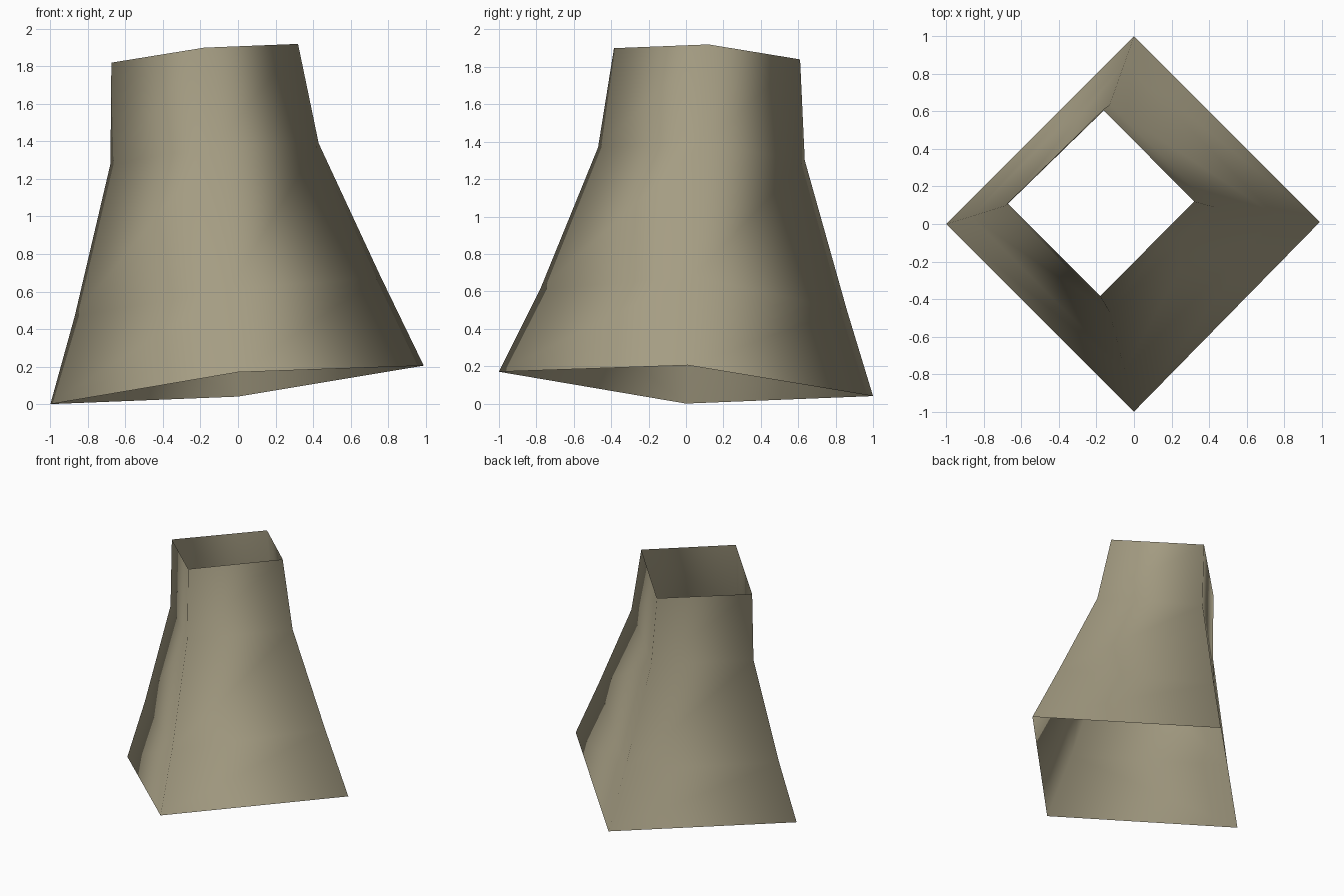
import bpy
import bmesh

if "Cube" in bpy.data.objects:
    bpy.data.objects.remove(bpy.data.objects["Cube"])

# Rings from bottom to top: left, front, right and back corner of each
RINGS = [
    [(-1.00, 0.00, 0.00), (0.00, -1.00, 0.17), (0.99, 0.01, 0.205), (0.00, 1.00, 0.04)],
    [(-0.87, 0.04, 0.47), (-0.05, -0.78, 0.61), (0.76, 0.04, 0.68), (-0.05, 0.86, 0.50)],
    [(-0.68, 0.10, 1.28), (-0.13, -0.47, 1.37), (0.43, 0.09, 1.39), (-0.13, 0.635, 1.30)],
    [(-0.675, 0.11, 1.82), (-0.18, -0.385, 1.90), (0.32, 0.12, 1.92), (-0.165, 0.61, 1.84)],
]

# Single dull tan colour
tan = bpy.data.materials.new("dull_tan")
tan.diffuse_color = (0.376, 0.337, 0.227, 1)
tan.use_nodes = True
tan.node_tree.nodes["Principled BSDF"].inputs["Base Color"].default_value = tan.diffuse_color

# Open four-sided tapering shaft, lofted through the rings
bm = bmesh.new()
rings = [[bm.verts.new(p) for p in ring] for ring in RINGS]
for low, high in zip(rings, rings[1:]):
    for i in range(4):
        j = (i + 1) % 4
        face = bm.faces.new((low[i], low[j], high[j], high[i]))
        face.smooth = True

mesh = bpy.data.meshes.new("tapered_shaft")
bm.to_mesh(mesh)
bm.free()
mesh.materials.append(tan)
shaft = bpy.data.objects.new("tapered_shaft", mesh)
bpy.context.collection.objects.link(shaft)
